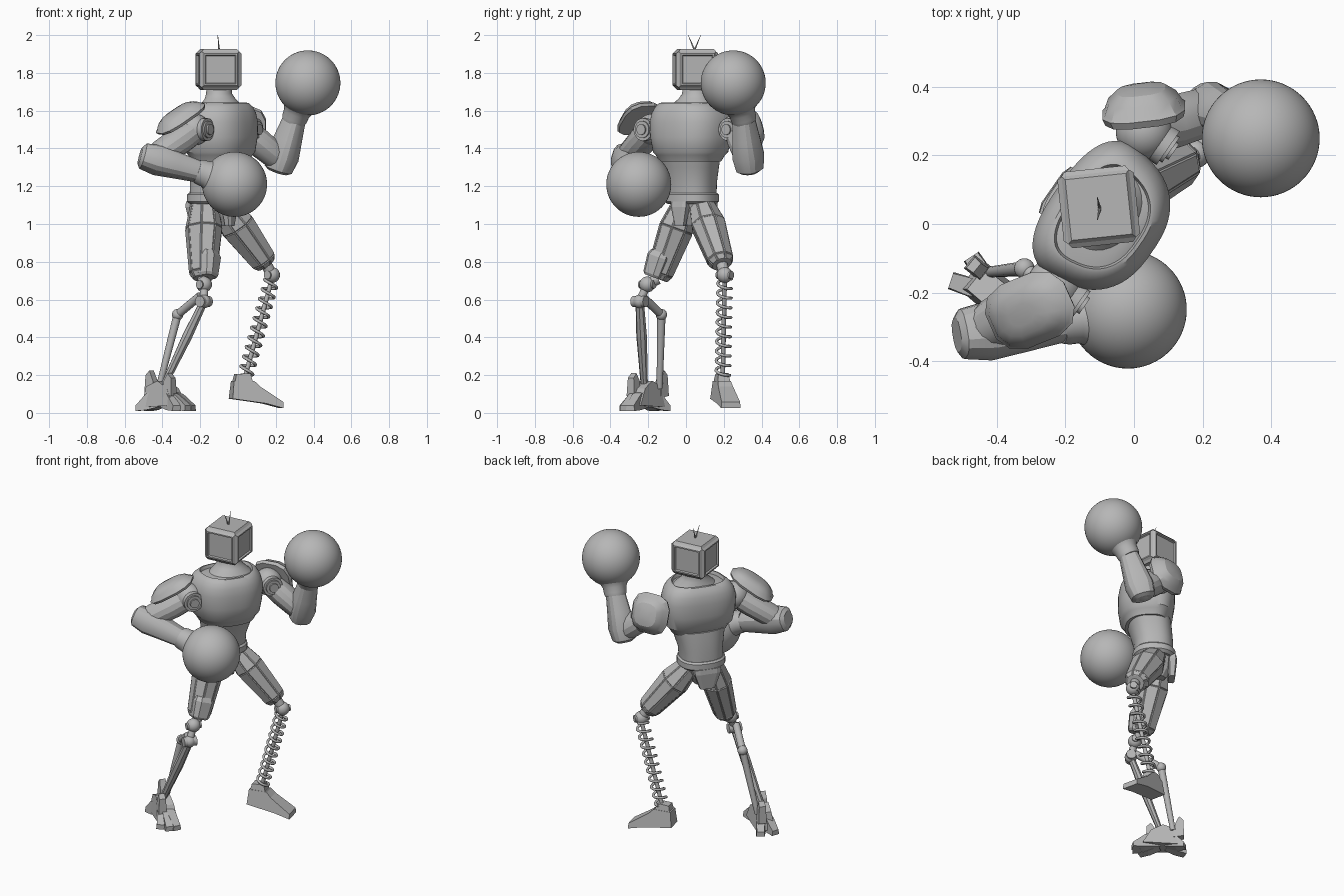
import bpy, bmesh, math
from mathutils import Vector as V, Matrix

if "Cube" in bpy.data.objects:
    bpy.data.objects.remove(bpy.data.objects["Cube"], do_unlink=True)

GREY = bpy.data.materials.new("grey metal")
GREY.use_nodes = True
GREY.diffuse_color = (0.47, 0.47, 0.47, 1)
GREY.node_tree.nodes["Principled BSDF"].inputs["Base Color"].default_value = (0.47, 0.47, 0.47, 1)

FACING = V((0.82, -0.57, 0))   # direction the body faces
ACROSS = V((0.57, 0.82, 0))    # shoulder line, towards the left


def finish(name, bm, angle=35):
    bmesh.ops.recalc_face_normals(bm, faces=bm.faces)
    mesh = bpy.data.meshes.new(name)
    bm.to_mesh(mesh)
    bm.free()
    mesh.materials.append(GREY)
    ob = bpy.data.objects.new(name, mesh)
    bpy.context.collection.objects.link(ob)
    if angle:
        bpy.ops.object.select_all(action='DESELECT')
        ob.select_set(True)
        bpy.context.view_layer.objects.active = ob
        bpy.ops.object.shade_smooth_by_angle(angle=math.radians(angle))
    return ob


def loft(name, rings, ax, ay, n=32, power=2.0, angle=35, panel=0, taper=0):
    """Skin rings of (centre, rx, ry) lying in the plane ax, ay."""
    bm = bmesh.new()
    loops = []
    for c, rx, ry in rings:
        loop = []
        for i in range(n):
            a = 2 * math.pi * (i + 0.5) / n
            ca, sa = math.cos(a), math.sin(a)
            y = math.copysign(abs(sa) ** (2 / power), sa)
            x = math.copysign(abs(ca) ** (2 / power), ca) * (1 - taper * y)
            loop.append(bm.verts.new(V(c) + ax * x * rx + ay * y * ry))
        loops.append(loop)
    sides = []
    for lo, hi in zip(loops, loops[1:]):
        for i in range(n):
            j = (i + 1) % n
            sides.append(bm.faces.new((lo[i], lo[j], hi[j], hi[i])))
    bm.faces.new(loops[0])
    bm.faces.new(loops[-1])
    if panel:
        bmesh.ops.recalc_face_normals(bm, faces=bm.faces)
        bmesh.ops.inset_individual(bm, faces=sides, thickness=panel, depth=panel * 0.7)
    return finish(name, bm, angle)


def limb(name, p0, p1, profile, hint=FACING, **kw):
    """Loft along p0-p1; profile rows are (t, radius on hint, other radius)."""
    p0, p1 = V(p0), V(p1)
    d = (p1 - p0).normalized()
    ax = (V(hint) - d * d.dot(V(hint))).normalized()
    return loft(name, [(p0.lerp(p1, t), a, b) for t, a, b in profile], ax, d.cross(ax), **kw)


def rod(name, p0, p1, r, r2=None, n=16):
    r2 = r if r2 is None else r2
    return limb(name, p0, p1, [(0, r, r), (1, r2, r2)], hint=(0.3, 0.5, 0.77), n=n)


def ball(name, c, r, n=24):
    bm = bmesh.new()
    bmesh.ops.create_uvsphere(bm, u_segments=n * 2, v_segments=n, radius=r)
    bmesh.ops.translate(bm, verts=bm.verts, vec=V(c))
    return finish(name, bm, 60)


def prism(name, origin, heading, profile):
    """Side outline of (along, height, half width) rows, spread sideways."""
    u = V((heading[0], heading[1], 0)).normalized()
    w = V((-u.y, u.x, 0))
    bm = bmesh.new()
    sides = []
    for s in (-1, 1):
        sides.append([bm.verts.new(V(origin) + u * a + V((0, 0, h)) + w * s * b) for a, h, b in profile])
    bm.faces.new(sides[0])
    bm.faces.new(sides[1])
    for i in range(len(profile)):
        j = (i + 1) % len(profile)
        bm.faces.new((sides[0][i], sides[0][j], sides[1][j], sides[1][i]))
    return finish(name, bm, 0)


def body(name, rows, **kw):
    """Upright loft with rows (x, y, z, half width, half depth)."""
    return loft(name, [((x, y, z), a, b) for x, y, z, a, b in rows], ACROSS, FACING, **kw)


# Head: slightly turned box with raised faces, sunken screens and two whisker aerials
bm = bmesh.new()
bmesh.ops.create_cube(bm, size=1)
bmesh.ops.scale(bm, verts=bm.verts, vec=(0.198, 0.198, 0.19))
bmesh.ops.inset_individual(bm, faces=bm.faces[:], thickness=0.014, depth=0.013)
walls = [f for f in bm.faces if max(abs(f.normal.x), abs(f.normal.y)) > 0.99]
bmesh.ops.inset_individual(bm, faces=walls, thickness=0.012, depth=0)
bmesh.ops.inset_individual(bm, faces=walls, thickness=0.006, depth=-0.01)
bmesh.ops.rotate(bm, verts=bm.verts, matrix=Matrix.Rotation(math.radians(6), 3, 'Z'))
bmesh.ops.translate(bm, verts=bm.verts, vec=(-0.103, 0.05, 1.818))
finish("head", bm, 0)
for y in (0.012, 0.078):
    rod("aerial", (-0.1, 0.045, 1.92), (-0.107, y, 2.0), 0.005, 0.001, n=6)

# Neck and torso
body("neck", [(-0.085, 0.035, 1.6, 0.15, 0.115), (-0.09, 0.04, 1.635, 0.118, 0.1),
              (-0.095, 0.045, 1.665, 0.085, 0.078), (-0.1, 0.05, 1.69, 0.072, 0.068),
              (-0.1, 0.05, 1.73, 0.068, 0.064)])
CHEST = [(1.33, .165, .125), (1.365, .185, .142), (1.38, .2, .155), (1.46, .215, .167),
         (1.54, .22, .167), (1.59, .207, .158), (1.62, .188, .144), (1.64, .165, .126),
         (1.642, .155, .116), (1.622, .149, .11), (1.63, .1, .09)]
body("chest", [(-0.085, 0.012, z, a, b) for z, a, b in CHEST], n=48, power=2.6, taper=0.14)
body("belly", [(-0.13, 0.03, 1.13, .13, .115), (-0.125, 0.03, 1.22, .132, .117),
               (-0.11, 0.025, 1.3, .15, .125), (-0.1, 0.02, 1.35, .165, .13)], n=40, power=2.4)
body("belt", [(-0.13, 0.03, 1.105, .125, .11), (-0.13, 0.03, 1.12, .142, .128),
              (-0.13, 0.03, 1.155, .142, .128), (-0.13, 0.03, 1.165, .132, .118)], n=40, power=2.4)
body("pelvis", [(-0.125, 0.035, 0.99, .045, .07), (-0.13, 0.035, 1.04, .075, .1),
                (-0.13, 0.03, 1.12, .12, .115)], n=12, angle=0)
for name, side, w in (("crotch_plate", 1, 1), ("rear_plate", -1, 1.7)):
    c = V((-0.13, 0.03, 0)) + FACING * side * 0.105
    body(name, [(c.x, c.y, 0.99, .028 * w, .02), (c.x, c.y, 1.09, .05 * w, .03),
                (c.x, c.y, 1.12, .05 * w, .026)], n=8, power=4, angle=0)

# Shoulders: ball, hub disc with rim, thin faceted shell
SHELL = [(-.1, .98, .98), (.15, 1.04, 1.04), (.25, .97, .97), (.6, .85, .85), (.9, .6, .6), (1, .3, .3)]


def shoulder(side, c, shell_c, axis, slope, rx, ry, h):
    c, shell_c = V(c), V(shell_c)
    ball(side + "_shoulder_ball", c, 0.083)
    for r, d in ((0.06, 0.085), (0.045, 0.095), (0.028, 0.105)):
        rod(side + "_shoulder_hub", c, c + FACING * d, r, n=24)
    limb(side + "_shoulder_shell", shell_c, shell_c + V(axis).normalized() * h,
         [(t, a * rx, b * ry) for t, a, b in SHELL], hint=slope, n=12, power=2.8, angle=25)


shoulder("right", (-0.23, -0.18, 1.5), (-0.3, -0.25, 1.553), (-0.48, -0.26, 0.84),
         (-0.75, -0.3, -0.6), 0.145, 0.1, 0.06)
shoulder("left", (0.03, 0.27, 1.5), (0.03, 0.32, 1.5), (-0.12, 0.95, 0.27), (0, -0.3, 0.95), 0.12, 0.12, 0.085)

# Arms and round gloves
ARM = [(0, .07, .07), (.3, .08, .075), (.8, .074, .07), (1, .06, .06)]
FORE = [(-.27, .05, .045), (-.21, .072, .066), (.1, .085, .078), (.5, .073, .067), (1, .057, .055)]


def arm(side, sh, el, wr, hand):
    limb(side + "_upper_arm", sh, el, ARM, n=14, angle=25)
    ball(side + "_elbow", el, 0.07)
    limb(side + "_forearm", el, wr, FORE, n=14, power=2.6, angle=25)
    limb(side + "_glove_cuff", wr, hand, [(-.1, .062, .062), (0, .068, .068), (.15, .07, .07),
         (.3, .085, .085), (.55, .13, .13), (.7, .14, .14)], n=32)
    ball(side + "_glove", hand, 0.172, 32)


arm("right", (-0.24, -0.19, 1.49), (-0.45, -0.315, 1.345), (-0.2, -0.285, 1.275), (-0.018, -0.25, 1.21))
arm("left", (0.05, 0.28, 1.48), (0.228, 0.333, 1.335), (0.3, 0.305, 1.56), (0.37, 0.25, 1.747))

# Thighs with long raised panels, and knees
THIGH = [(-.08, .07, .062), (.3, .1, .088), (.92, .074, .068), (1, .05, .05)]


def thigh(side, hip, end, knee):
    limb(side + "_thigh", hip, end, THIGH, n=8, angle=0, panel=0.006)
    rod(side + "_knee_link", end, knee, 0.03)
    ball(side + "_knee", knee, 0.042, 12)
    rod(side + "_knee_pin", V(knee) - ACROSS * 0.045, V(knee) + ACROSS * 0.045, 0.022)


thigh("left", (-0.07, 0.09, 1.08), (0.15, 0.19, 0.785), (0.18, 0.205, 0.73))
thigh("right", (-0.18, -0.01, 1.09), (-0.185, -0.15, 0.71), (-0.18, -0.205, 0.68))
limb("right_knee_pad", (-0.155, -0.13, 0.85), (-0.16, -0.175, 0.72),
     [(0, .045, .055), (.2, .06, .064), (.9, .05, .055), (1, .04, .045)], n=8, power=3, angle=0)

# Left shin: coil spring round a thin rod
top, low = V((0.18, 0.205, 0.71)), V((0.04, 0.195, 0.2))
rod("spring_core", top, low, 0.012)
down = (top - low).normalized()
e1 = V((0, 1, 0)) - down * down.y
e1.normalize()
e2 = down.cross(e1)
cu = bpy.data.curves.new("spring", 'CURVE')
cu.dimensions = '3D'
cu.bevel_depth = 0.008
cu.bevel_resolution = 2
sp = cu.splines.new('POLY')
turns, steps = 10, 20
sp.points.add(turns * steps)
for i, p in enumerate(sp.points):
    a = 2 * math.pi * i / steps
    co = top.lerp(low, i / (turns * steps)) + (e1 * math.cos(a) + e2 * math.sin(a)) * 0.037
    p.co = (*co, 1)
cu.materials.append(GREY)
bpy.context.collection.objects.link(bpy.data.objects.new("spring", cu))

# Left foot: one sloping wedge with an ankle block
prism("left_foot", (0.02, 0.19, 0), (0.97, 0.22),
      [(-.06, .075, .05), (-.05, .17, .038), (.06, .17, .034), (.09, .14, .04),
       (.215, .058, .05), (.215, .025, .053), (.12, .05, .055)])
prism("left_ankle", (0.02, 0.19, 0), (0.97, 0.22),
      [(-.045, .16, .036), (-.035, .205, .028), (.04, .21, .028), (.055, .16, .034)])

# Right shin: two struts with a bent rear link
mid, rear = V((-0.18, -0.245, 0.59)), V((-0.32, -0.13, 0.52))
rod("shin_link", (-0.18, -0.205, 0.68), mid, 0.022)
ball("shin_joint", mid, 0.036, 12)
rod("shin_joint_pin", mid - ACROSS * 0.04, mid + ACROSS * 0.04, 0.03)
limb("front_strut", mid, (-0.4, -0.22, 0.13), [(0, .02, .024), (.4, .026, .03), (1, .016, .02)], n=8, angle=0)
rod("rear_link", (-0.2, -0.235, 0.62), rear, 0.022)
ball("rear_joint", rear, 0.03, 12)
rod("rear_strut", rear, (-0.42, -0.14, 0.13), 0.022, 0.016)

# Right foot: core, narrow spread of toes and upright fins
F = V((-0.4, -0.21, 0))
prism("right_foot_core", F, (0.77, -0.63),
      [(-.1, .03, .055), (-.08, .14, .04), (.0, .17, .042), (.07, .13, .05), (.12, .04, .06)])
for tip in ((-0.235, -0.295), (-0.265, -0.33), (-0.325, -0.34), (-0.535, -0.165), (-0.475, -0.095)):
    run = V((tip[0], tip[1], 0)) - F
    reach = run.length
    prism("right_toe", F, run, [(.02, .03, .025), (.04, .12, .022), (reach * .6, .1, .026),
                                (reach, .04, .022), (reach, .01, .026), (reach * .6, .015, .028)])
for x, y, lean, h in ((-0.45, -0.135, -1, .225), (-0.37, -0.27, 1, .21)):
    prism("right_foot_fin", (x, y, 0), (lean * 0.77, -lean * 0.63),
          [(-.025, .08, .025), (-.015, .17, .02), (.01, h, .018), (.035, h - .025, .02), (.04, .09, .025)])
